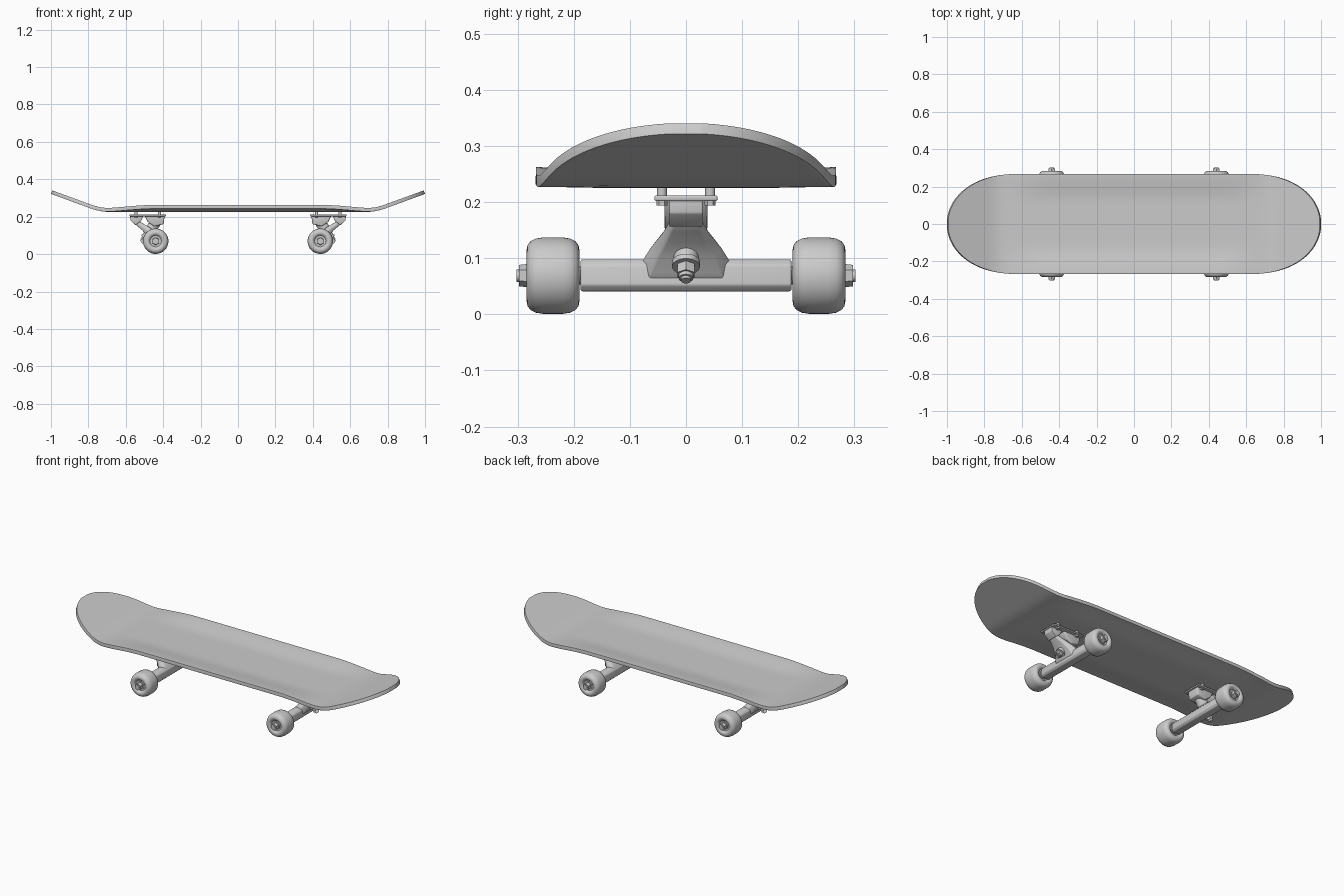
import bpy, bmesh, math
from mathutils import Vector, Matrix

if "Cube" in bpy.data.objects:
    bpy.data.objects.remove(bpy.data.objects["Cube"])


def finish(name, bm, mirror=(True, False), angle=35):
    """Turn a bmesh drawn in world space into a smooth, mirrored object."""
    bmesh.ops.recalc_face_normals(bm, faces=bm.faces)
    me = bpy.data.meshes.new(name)
    bm.to_mesh(me)
    bm.free()
    ob = bpy.data.objects.new(name, me)
    bpy.context.collection.objects.link(ob)
    bpy.ops.object.select_all(action='DESELECT')
    ob.select_set(True)
    bpy.context.view_layer.objects.active = ob
    bpy.ops.object.shade_smooth_by_angle(angle=math.radians(angle))
    if any(mirror):
        m = ob.modifiers.new("Mirror", 'MIRROR')
        m.use_axis = (mirror[0], mirror[1], False)
        m.use_mirror_merge = False
    return ob


def rod(bm, p, q, r1, r2=None, segs=24):
    """Capped cylinder or cone from p to q."""
    p, q = Vector(p), Vector(q)
    d = q - p
    mat = Matrix.Translation((p + q) / 2) @ d.to_track_quat('Z', 'Y').to_matrix().to_4x4()
    bmesh.ops.create_cone(bm, cap_ends=True, segments=segs, radius1=r1,
                          radius2=r1 if r2 is None else r2, depth=d.length, matrix=mat)


def loft(bm, rings, bevel=0.0, segs=3):
    """Skin closed rings of points, cap both ends, round the edges."""
    part = bmesh.new()
    vs = [[part.verts.new(p) for p in r] for r in rings]
    n = len(vs[0])
    for a, b in zip(vs, vs[1:]):
        for i in range(n):
            part.faces.new((a[i], a[(i + 1) % n], b[(i + 1) % n], b[i]))
    part.faces.new(vs[0])
    part.faces.new(vs[-1][::-1])
    bmesh.ops.recalc_face_normals(part, faces=part.faces)
    if bevel:
        sharp = [e for e in part.edges if e.calc_face_angle(0) > 0.5]
        bmesh.ops.bevel(part, geom=sharp, offset=bevel, segments=segs,
                        affect='EDGES', profile=0.5, clamp_overlap=True)
    tmp = bpy.data.meshes.new("tmp")
    part.to_mesh(tmp)
    part.free()
    bm.from_mesh(tmp)
    bpy.data.meshes.remove(tmp)


def prism(bm, xz, half, bevel=0.0):
    loft(bm, [[(x, y, z) for x, z in xz] for y in (-half, half)], bevel)


def box(bm, x0, x1, half, z0, z1, bevel=0.0):
    prism(bm, [(x0, z0), (x1, z0), (x1, z1), (x0, z1)], half, bevel)


def smooth(t):
    t = max(0.0, min(1.0, t))
    return t * t * (3 - 2 * t)


# Deck: flat middle, raised side edges, kicked-up rounded ends
def half_width(x):
    t = max(0.0, (abs(x) * 0.9985 - 0.6) / 0.4)
    return 0.268 * math.sqrt(1 - t ** 2.4)


def deck_height(x, y):
    a = abs(x)
    t = max(0.0, a - 0.68)
    kick = 0.365 * (t * t / 0.22 if t < 0.11 else t - 0.055)
    cup = 0.018 * (1 - smooth((a - 0.45) / 0.3)) * smooth((abs(y) - 0.11) / 0.17)
    return 0.225 + kick + cup


bm = bmesh.new()
NX, NY = 96, 24
rows = []
for i in range(NX + 1):
    u = 2 * i / NX - 1
    x = math.sin(u * math.pi / 2)
    w = half_width(x)
    rows.append([])
    for j in range(NY + 1):
        y = w * math.sin((2 * j / NY - 1) * math.pi / 2 * 0.8) / math.sin(math.pi * 0.4)
        rows[-1].append(bm.verts.new((x, y, deck_height(x, y))))
for a, b in zip(rows, rows[1:]):
    for j in range(NY):
        bm.faces.new((a[j], b[j], b[j + 1], a[j + 1]))
deck = finish("deck", bm, (False, False), 60)
s = deck.modifiers.new("Thickness", 'SOLIDIFY')
s.thickness, s.offset = 0.02, -1
b = deck.modifiers.new("Round", 'BEVEL')
b.width, b.segments, b.limit_method = 0.006, 3, 'ANGLE'
b.angle_limit = math.radians(50)

# Mounting bolts through the deck, nuts below
bm = bmesh.new()
for x in (0.42, 0.545):
    for y in (-0.043, 0.043):
        rod(bm, (x, y, 0.2), (x, y, 0.2268), 0.009, segs=16)
        rod(bm, (x, y, 0.194), (x, y, 0.206), 0.01, segs=6)
finish("deck_bolts", bm)

# Baseplate with kingpin seat and outer pivot housing
bm = bmesh.new()
box(bm, 0.385, 0.58, 0.056, 0.202, 0.212, 0.003)
prism(bm, [(0.392, 0.206), (0.5, 0.206), (0.482, 0.172), (0.448, 0.148), (0.398, 0.16)], 0.038, 0.006)
prism(bm, [(0.505, 0.206), (0.577, 0.206), (0.575, 0.18), (0.548, 0.155), (0.52, 0.175)], 0.03, 0.003)
finish("baseplate", bm)

# Hanger: axle bar, tapered bulge and pivot arm
bm = bmesh.new()
loft(bm, [[(0.438 + dx, y, z) for dx, z in
           ((-0.03, 0.052), (-0.02, 0.041), (0.02, 0.041), (0.03, 0.052),
            (0.027, 0.088), (0.016, 0.098), (-0.016, 0.098), (-0.027, 0.088))]
          for y in (-0.188, 0.188)], 0.004)
arm = []
for x, z, hy, t in ((0.435, 0.07, 0.09, 0.03), (0.455, 0.095, 0.078, 0.028), (0.473, 0.117, 0.064, 0.022),
                    (0.5, 0.14, 0.045, 0.017), (0.525, 0.157, 0.034, 0.014), (0.55, 0.178, 0.022, 0.012)):
    ox, oz = 0.66 * t, -0.75 * t
    arm.append([(x + ox, -hy * 0.8, z + oz), (x + ox, hy * 0.8, z + oz), (x, hy, z),
                (x - ox, hy * 0.8, z - oz), (x - ox, -hy * 0.8, z - oz), (x, -hy, z)])
loft(bm, arm, 0.003, 2)
finish("hanger", bm, angle=45)

# Kingpin with bushings, washer and nut, leaning outwards
top, tip = Vector((0.418, 0, 0.2)), Vector((0.515, 0, 0.06))
along = lambda t: top.lerp(tip, t)
bm = bmesh.new()
rod(bm, along(0), along(1), 0.009)
rod(bm, along(0.82), along(0.93), 0.018, segs=6)
rod(bm, along(0.93), along(0.97), 0.013)
rod(bm, along(0.76), along(0.82), 0.025)
finish("kingpin", bm)
bm = bmesh.new()
rod(bm, along(0.22), along(0.5), 0.028, 0.031)
rod(bm, along(0.5), along(0.76), 0.029, 0.021)
finish("bushings", bm)

# Axles with end nuts
AX, AZ = 0.44, 0.069
bm = bmesh.new()
rod(bm, (AX, -0.302, AZ), (AX, 0.302, AZ), 0.011)
for sgn in (-1, 1):
    rod(bm, (AX, sgn * 0.28, AZ), (AX, sgn * 0.298, AZ), 0.021, 0.019, segs=6)
    rod(bm, (AX, sgn * 0.18, AZ), (AX, sgn * 0.2, AZ), 0.016)
finish("axles", bm)

# Wheels: turned profile of radius and offset, with recessed hub
side = [(0.0105, 0.036), (0.03, 0.036), (0.033, 0.04), (0.038, 0.045), (0.046, 0.047),
        (0.054, 0.0455), (0.0615, 0.04), (0.066, 0.031), (0.068, 0.018)]
profile = side + [(r, -o) for r, o in reversed(side)]
bm = bmesh.new()
N = 48
rings = [[bm.verts.new((AX + r * math.cos(a), 0.237 + o, AZ + r * math.sin(a)))
          for a in (2 * math.pi * k / N for k in range(N))] for r, o in profile]
for a, b in zip(rings, rings[1:] + rings[:1]):
    for k in range(N):
        bm.faces.new((a[k], a[(k + 1) % N], b[(k + 1) % N], b[k]))
finish("wheels", bm, (True, True))

# Bearings sunk into both wheel faces
bm = bmesh.new()
for y in (0.2, 0.274):
    rod(bm, (AX, y - 0.003, AZ), (AX, y + 0.003, AZ), 0.024, segs=32)
finish("bearings", bm, (True, True))
